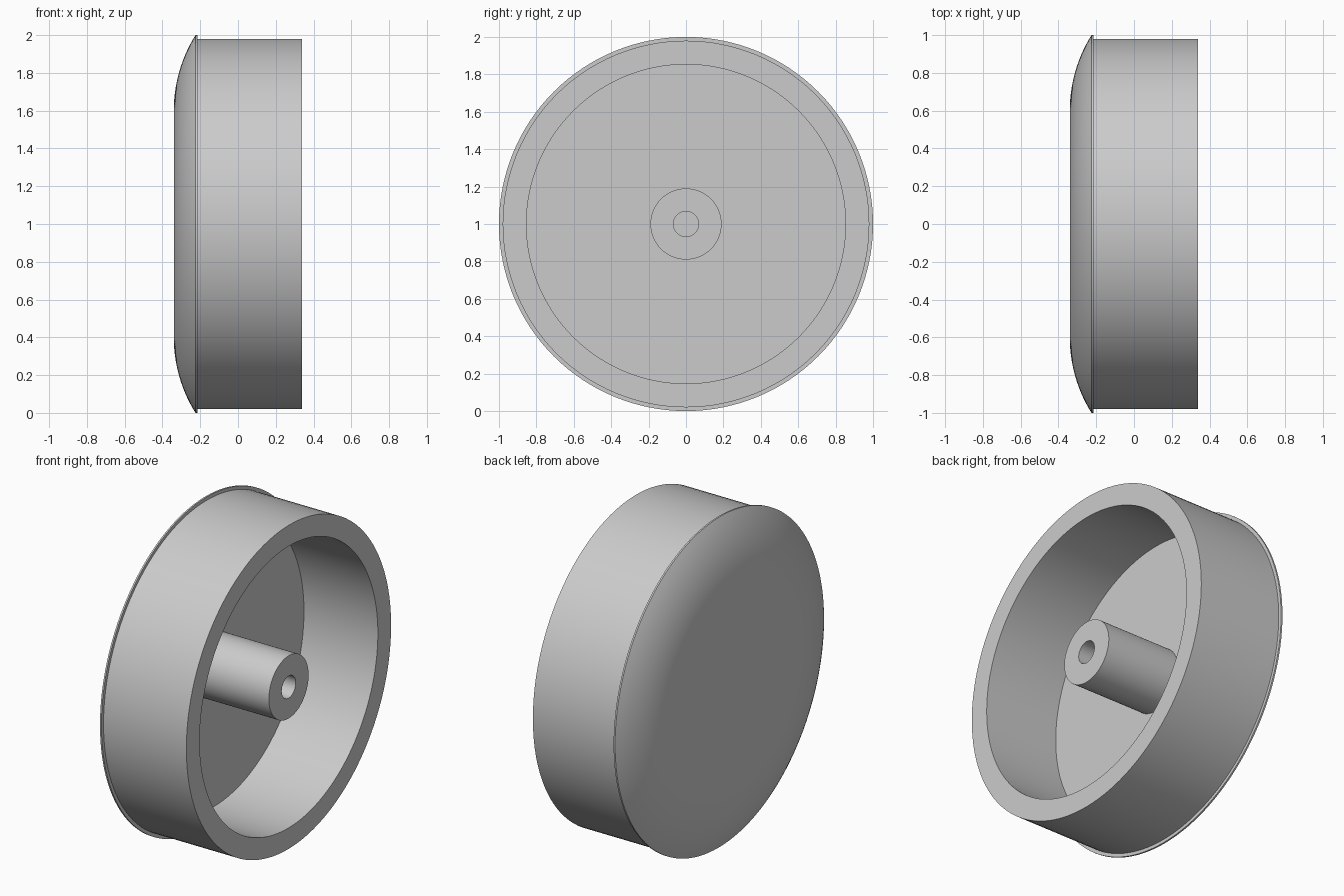
import bpy, bmesh, math

if "Cube" in bpy.data.objects:
    bpy.data.objects.remove(bpy.data.objects["Cube"])

SEGMENTS = 128
AXIS_Z = 1.0

grey = bpy.data.materials.new("plain_grey")
grey.diffuse_color = (0.6, 0.6, 0.6, 1.0)
grey.use_nodes = True
grey.node_tree.nodes["Principled BSDF"].inputs["Base Color"].default_value = grey.diffuse_color


def lathe(name, profile, closed=False):
    """Turn a list of (x, radius) points around the horizontal x axis."""
    bm = bmesh.new()
    verts = [bm.verts.new((x, 0, r)) for x, r in profile]
    edges = [bm.edges.new(pair) for pair in zip(verts, verts[1:])]
    if closed:
        edges.append(bm.edges.new((verts[-1], verts[0])))
    bmesh.ops.spin(bm, geom=verts + edges, cent=(0, 0, 0), axis=(1, 0, 0),
                   angle=math.tau, steps=SEGMENTS, use_duplicate=False)
    bmesh.ops.remove_doubles(bm, verts=bm.verts, dist=1e-4)
    bmesh.ops.recalc_face_normals(bm, faces=bm.faces)
    mesh = bpy.data.meshes.new(name)
    bm.to_mesh(mesh)
    bm.free()
    mesh.materials.append(grey)
    obj = bpy.data.objects.new(name, mesh)
    obj.location.z = AXIS_Z
    bpy.context.collection.objects.link(obj)
    bpy.ops.object.select_all(action='DESELECT')
    obj.select_set(True)
    bpy.context.view_layer.objects.active = obj
    bpy.ops.object.shade_smooth_by_angle(angle=math.radians(25))
    return obj


# Curved edge of the face: an arc tangent to the flat centre, ending at the lip
FACE_X, FLAT_R, LIP_X, LIP_R = -0.34, 0.60, -0.225, 1.0
dx, dr = LIP_X - FACE_X, LIP_R - FLAT_R
arc_radius = (dx * dx + dr * dr) / (2 * dx)
arc_angle = math.asin(dr / arc_radius)
STEPS = 14
dome = []
for i in range(STEPS + 1):
    a = arc_angle * i / STEPS
    dome.append((FACE_X + arc_radius * (1 - math.cos(a)),
                 FLAT_R + arc_radius * math.sin(a)))

# Cup: domed face, thin lip, outer wall, open rim, inner wall, floor
FLOOR_X, RIM_X = -0.155, 0.34
lathe("domed_cup", [(FACE_X, 0), (FACE_X, FLAT_R - 0.02)] + dome + [
    (-0.215, LIP_R), (-0.215, 0.98), (RIM_X, 0.98),
    (RIM_X, 0.853), (FLOOR_X, 0.853), (FLOOR_X, 0)])

# Central hub with a bore, set slightly into the floor
lathe("hub", [(FLOOR_X - 0.02, 0.19), (RIM_X, 0.19),
              (RIM_X, 0.067), (FLOOR_X - 0.02, 0.067)], closed=True)
